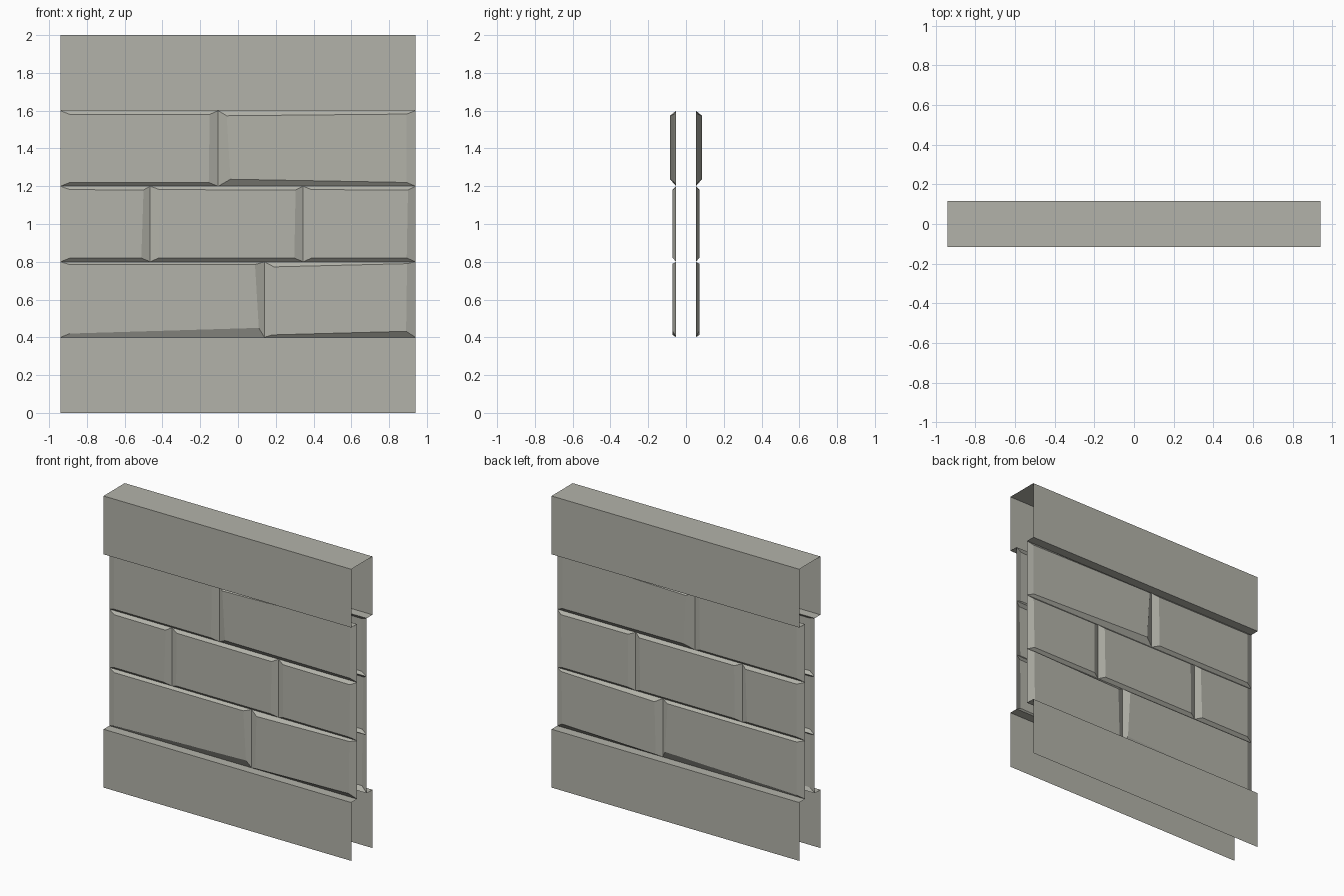
import bpy, bmesh

if "Cube" in bpy.data.objects:
    bpy.data.objects.remove(bpy.data.objects["Cube"])

W = 0.94      # half width of the wall panel
BASE = 0.052  # depth of the mortar plane
OUT = 0.115   # depth of plinth and cap

stone_mat = bpy.data.materials.new("grey_stone")
stone_mat.diffuse_color = (0.45, 0.45, 0.40, 1)
stone_mat.use_nodes = True
stone_mat.node_tree.nodes["Principled BSDF"].inputs["Base Color"].default_value = stone_mat.diffuse_color


def make_object(name, faces, want_out):
    """Build faces (lists of points) and turn each one away from the wall core."""
    bm = bmesh.new()
    for pts in faces:
        f = bm.faces.new([bm.verts.new(p) for p in pts])
        f.normal_update()
        if want_out(f) < 0:
            f.normal_flip()
    bmesh.ops.remove_doubles(bm, verts=bm.verts, dist=1e-5)
    me = bpy.data.meshes.new(name)
    bm.to_mesh(me)
    bm.free()
    me.materials.append(stone_mat)
    ob = bpy.data.objects.new(name, me)
    bpy.context.collection.objects.link(ob)
    return ob


def strip(name, profile, zmid):
    """Sweep an open (y, z) profile across the width; ends stay open."""
    faces = [[(-W, *a), (W, *a), (W, *b), (-W, *b)]
             for a, b in zip(profile, profile[1:])]

    def outward(f):
        c = f.calc_center_median()
        return f.normal.y * c.y + f.normal.z * (c.z - zmid)
    make_object(name, faces, outward)


def brick(name, x0, x1, z0, inner, side):
    """Bevelled stone: outer rectangle on the mortar plane, four (x, z, depth) face corners."""
    z1 = z0 + 0.4
    outer = [(x, side * BASE, z) for x, z in ((x0, z0), (x1, z0), (x1, z1), (x0, z1))]
    face = [(x, side * d, z) for x, z, d in inner]
    faces = [[face[0], face[1], face[2]], [face[0], face[2], face[3]]]
    for i in range(4):
        j = (i + 1) % 4
        faces.append([outer[i], outer[j], face[j], face[i]])
    make_object(name, faces, lambda f: f.normal.y * side)


D = 0.071
# Stones: left, right, bottom, corners (bottom left, bottom right, top right, top left)
stones = [
    (-W, 0.14, 0.4, [(-0.89, 0.42, D), (0.11, 0.45, D), (0.09, 0.785, D), (-0.89, 0.785, D)]),
    (0.14, W, 0.4, [(0.18, 0.413, D), (0.89, 0.432, D), (0.895, 0.79, D), (0.19, 0.773, D)]),
    (-W, -0.465, 0.8, [(-0.89, 0.82, D), (-0.512, 0.82, D), (-0.50, 1.18, D), (-0.89, 1.182, D)]),
    (-0.465, 0.345, 0.8, [(-0.42, 0.82, D), (0.298, 0.82, D), (0.305, 1.18, D), (-0.415, 1.182, D)]),
    (0.345, W, 0.8, [(0.39, 0.82, D), (0.893, 0.82, D), (0.9, 1.18, D), (0.39, 1.182, D)]),
    (-W, -0.105, 1.2, [(-0.89, 1.22, D), (-0.155, 1.22, D), (-0.15, 1.58, D), (-0.89, 1.58, D)]),
    (-0.105, W, 1.2, [(-0.04, 1.237, 0.084), (0.893, 1.22, 0.062), (0.893, 1.582, 0.062), (-0.06, 1.573, 0.085)]),
]

for side, label in ((-1, "front"), (1, "back")):
    # Plinth plate with its ledge
    strip(f"plinth_{label}", [(side * OUT, 0), (side * OUT, 0.4), (side * BASE, 0.4)], 0.2)
    for n, (x0, x1, z0, inner) in enumerate(stones, 1):
        brick(f"{label}_stone_{n}", x0, x1, z0, inner, side)

# Cap: underside ledges, two plates and the top
strip("cap", [(-BASE, 1.6), (-OUT, 1.6), (-OUT, 2), (OUT, 2), (OUT, 1.6), (BASE, 1.6)], 1.8)
